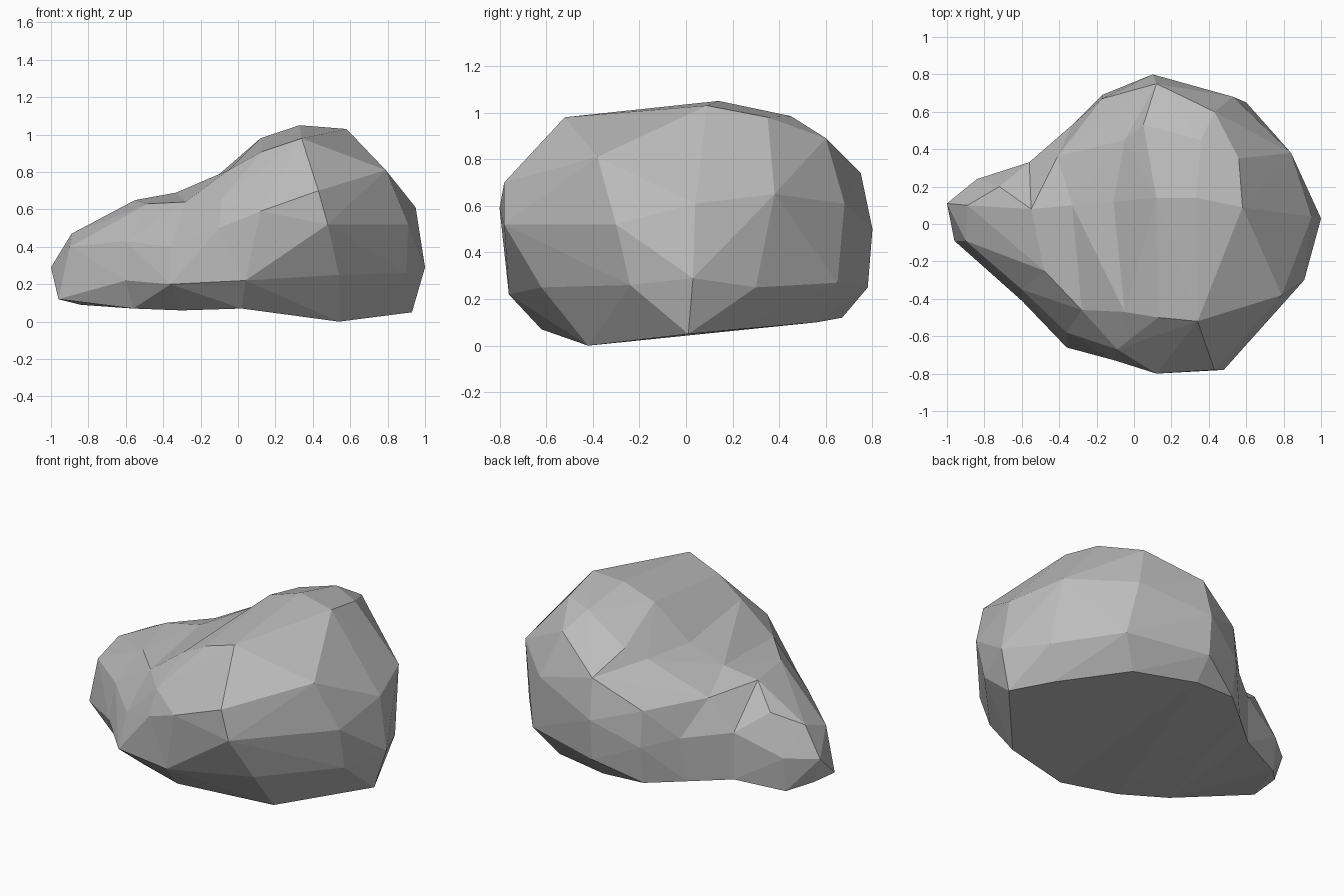
import bpy
import bmesh

default_cube = bpy.data.objects.get("Cube")
if default_cube:
    bpy.data.objects.remove(default_cube, do_unlink=True)

# Stone material
stone = bpy.data.materials.new("grey stone")
stone.use_nodes = True
grey = (0.5, 0.5, 0.5, 1.0)
stone.diffuse_color = grey
stone.node_tree.nodes["Principled BSDF"].inputs["Base Color"].default_value = grey


def chiselled_block(name, corners):
    """Faceted block spanned by its corner points."""
    bm = bmesh.new()
    for corner in corners:
        bm.verts.new(corner)
    hull = bmesh.ops.convex_hull(bm, input=bm.verts[:], use_existing_faces=False)
    loose = {v for v in hull["geom_interior"] + hull["geom_unused"]
             if isinstance(v, bmesh.types.BMVert)}
    bmesh.ops.delete(bm, geom=list(loose), context="VERTS")
    bmesh.ops.recalc_face_normals(bm, faces=bm.faces[:])
    mesh = bpy.data.meshes.new(name)
    bm.to_mesh(mesh)
    bm.free()
    mesh.materials.append(stone)
    block = bpy.data.objects.new(name, mesh)
    bpy.context.collection.objects.link(block)
    return block


def fuse(target, helpers):
    """Merge helper blocks into the target and remove them."""
    for helper in helpers:
        helper.hide_render = True
        union = target.modifiers.new("union", "BOOLEAN")
        union.operation = "UNION"
        union.solver = "EXACT"
        union.object = helper
    bpy.context.view_layer.update()
    graph = bpy.context.evaluated_depsgraph_get()
    merged = bpy.data.meshes.new_from_object(target.evaluated_get(graph))
    target.modifiers.clear()
    target.data = merged
    for helper in helpers:
        bpy.data.objects.remove(helper, do_unlink=True)


# Shared cross-sections where neighbouring blocks meet
boulder_edge = [
    (-.11, .12, .78), (-.05, .45, .79), (.12, .75, .74), (.1, .8, .5),
    (.1, .78, .25), (.1, .67, .12), (.02, -.62, .07), (.04, -.76, .22),
    (-.1, -.73, .5), (-.09, -.67, .65), (-.05, -.47, .81),
]
waist = [
    (-.33, .1, .69), (-.41, .36, .61), (-.33, .53, .4), (-.36, .5, .13),
    (-.3, -.5, .06), (-.36, -.66, .2), (-.36, -.58, .4), (-.28, -.46, .64),
]
ankle = [
    (-.55, .08, .65), (-.56, .33, .42), (-.56, .33, .13), (-.56, -.36, .07),
    (-.6, -.41, .22), (-.6, -.35, .43), (-.48, -.25, .63),
]

# Main boulder: crown, widest band and base
crown = [
    (.33, .14, 1.05), (.58, .09, 1.03), (.34, -.52, .98), (.13, -.5, .91),
    (.12, .14, .98), (.05, .53, .86), (.36, .45, .985), (.56, .35, .98),
    (.43, .6, .89), (.58, -.24, .91), (.79, -.38, .81), (.43, -.78, .7),
]
belt = [
    (.48, -.78, .52), (.12, -.8, .59), (.91, -.3, .52), (.95, .04, .61),
    (.84, .38, .65), (.53, .68, .61),
]
base = [
    (.54, -.62, .25), (.9, -.24, .26), (1, .03, .29), (.87, .3, .25),
    (.6, .65, .27), (.54, -.42, 0), (.93, .01, .05), (.78, .22, .07),
    (.48, .56, .1),
]
rock = chiselled_block("rock", crown + belt + base + boulder_edge)

# Neck sloping down from the boulder, with a core buried inside it
neck_back = [(-.17, .67, .58), (-.17, .69, .36), (-.17, .66, .13)]
neck = chiselled_block("neck", boulder_edge + waist + neck_back + [(.3, 0, .5)])

# Middle of the low end, its core buried in the neck
middle = chiselled_block("middle", waist + ankle + [(-.15, 0, .4)])

# Tapering tip, its core buried in the middle
tip_ends = [
    (-1, .11, .29), (-.89, .1, .47), (-.9, -.09, .4), (-.96, -.09, .12),
    (-.84, .24, .3), (-.84, .22, .09), (-.72, .2, .54), (-.95, .1, .13),
]
tip = chiselled_block("tip", tip_ends + ankle + [(-.42, 0, .35)])

fuse(rock, [neck, middle, tip])
for face in rock.data.polygons:
    face.use_smooth = False
